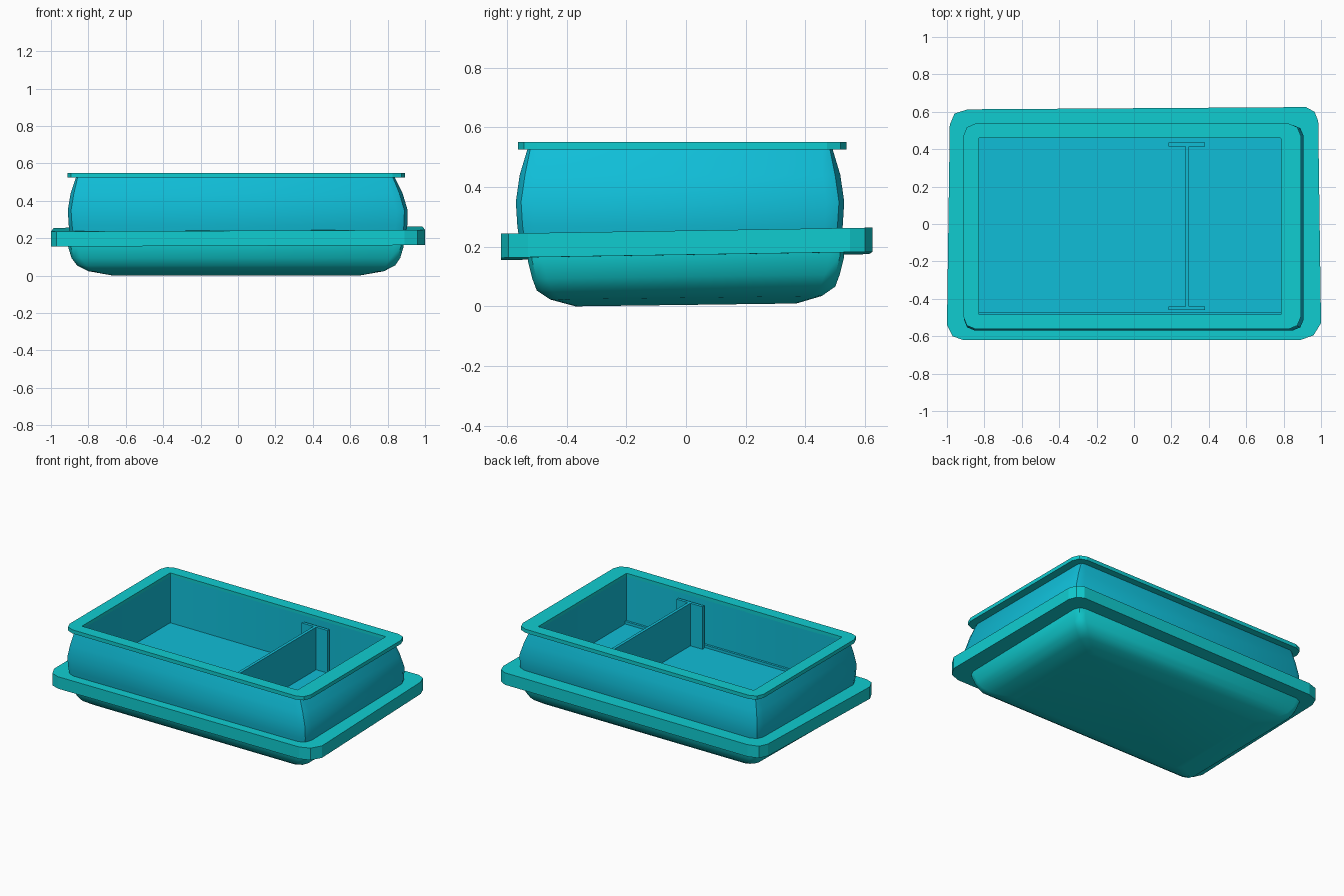
import bpy, bmesh, math

if "Cube" in bpy.data.objects:
    bpy.data.objects.remove(bpy.data.objects["Cube"])


def make_material(name, rgb):
    m = bpy.data.materials.new(name)
    m.diffuse_color = (*rgb, 1)
    m.use_nodes = True
    m.node_tree.nodes["Principled BSDF"].inputs["Base Color"].default_value = m.diffuse_color
    return m


TEAL = make_material("teal", (0.005, 0.61, 0.635))
BLUE = make_material("cyan blue", (0.005, 0.515, 0.685))


def ring(x0, x1, y0, y1, r):
    """Rounded rectangle, three points at each corner, counter-clockwise."""
    pts = []
    corners = [(x1 - r, y1 - r, 0), (x0 + r, y1 - r, 90),
               (x0 + r, y0 + r, 180), (x1 - r, y0 + r, 270)]
    for cx, cy, a in corners:
        for d in (0, 45, 90):
            t = math.radians(a + d)
            pts.append((cx + r * math.cos(t), cy + r * math.sin(t)))
    return pts


def loft(name, sections, mat, cap_start=False, cap_end=False, closed=False,
         tilt=(0, 0), smooth=0):
    """Join outlines (points, z) in order; tilt leans z along x and y."""
    bm = bmesh.new()
    loops = [[bm.verts.new((x, y, z + tilt[0] * x + tilt[1] * y))
              for x, y in pts] for pts, z in sections]
    n = len(loops[0])
    pairs = list(zip(loops, loops[1:]))
    if closed:
        pairs.append((loops[-1], loops[0]))
    for a, b in pairs:
        for i in range(n):
            j = (i + 1) % n
            bm.faces.new((a[i], a[j], b[j], b[i]))
    if cap_start:
        bm.faces.new(loops[0][::-1])
    if cap_end:
        bm.faces.new(loops[-1])
    me = bpy.data.meshes.new(name)
    bm.to_mesh(me)
    bm.free()
    me.materials.append(mat)
    ob = bpy.data.objects.new(name, me)
    bpy.context.collection.objects.link(ob)
    if smooth:
        bpy.ops.object.select_all(action='DESELECT')
        ob.select_set(True)
        bpy.context.view_layer.objects.active = ob
        bpy.ops.object.shade_smooth_by_angle(angle=math.radians(smooth))
    return ob


def box(name, x0, x1, y0, y1, z0, z1, mat):
    rect = [(x0, y0), (x1, y0), (x1, y1), (x0, y1)]
    return loft(name, [(rect, z0), (rect, z1)], mat, True, True)


inner = ring(-0.83, 0.785, -0.485, 0.46, 0.003)
FLOOR = 0.212

# Upper tray: bulging outer wall, straight inner wall and floor
loft("upper_tray", [
    (ring(-0.895, 0.895, -0.555, 0.515, 0.06), 0.20),
    (ring(-0.905, 0.905, -0.565, 0.525, 0.06), 0.27),
    (ring(-0.91, 0.907, -0.57, 0.53, 0.06), 0.35),
    (ring(-0.895, 0.88, -0.557, 0.517, 0.06), 0.44),
    (ring(-0.865, 0.835, -0.53, 0.49, 0.03), 0.53),
    (inner, 0.53), (inner, FLOOR)], BLUE, cap_end=True, smooth=30)

# Top lip, a flat frame around the opening
lip = ring(-0.912, 0.892, -0.562, 0.537, 0.065)
loft("top_lip", [(lip, 0.525), (lip, 0.55), (inner, 0.55), (inner, 0.525)],
     TEAL, closed=True)

# Wide flange, slightly crooked
flange = [(0.985, 0.55), (0.965, 0.60), (0.92, 0.625),
          (-0.89, 0.613), (-0.96, 0.59), (-0.985, 0.53),
          (-1.0, -0.54), (-0.97, -0.60), (-0.915, -0.62),
          (0.89, -0.62), (0.96, -0.595), (1.0, -0.53)]
hole = ring(-0.85, 0.81, -0.51, 0.485, 0.01)
loft("flange", [(flange, 0.169), (flange, 0.25), (hole, 0.25), (hole, 0.169)],
     TEAL, closed=True, tilt=(0.004, 0.016))

# Rounded lower base
loft("lower_base", [
    (ring(-0.67, 0.65, -0.37, 0.37, 0.03), 0.005),
    (ring(-0.80, 0.78, -0.455, 0.455, 0.04), 0.029),
    (ring(-0.86, 0.84, -0.50, 0.50, 0.05), 0.06),
    (ring(-0.89, 0.867, -0.515, 0.515, 0.05), 0.10),
    (ring(-0.908, 0.885, -0.53, 0.53, 0.05), 0.16),
    (ring(-0.908, 0.885, -0.53, 0.53, 0.05), 0.19)],
    TEAL, True, True, tilt=(0.0, 0.013), smooth=40)

# Small ledge along the front inside wall
box("front_ledge", -0.83, 0.785, -0.485, -0.47, FLOOR - 0.002, 0.23, BLUE)

# Divider with a plate across each end
box("divider", 0.275, 0.295, -0.45, 0.42, FLOOR - 0.002, 0.50, BLUE)
for side, y in (("front", -0.46), ("back", 0.415)):
    box(side + "_divider_plate", 0.185, 0.38, y, y + 0.02, FLOOR - 0.002, 0.50, BLUE)
